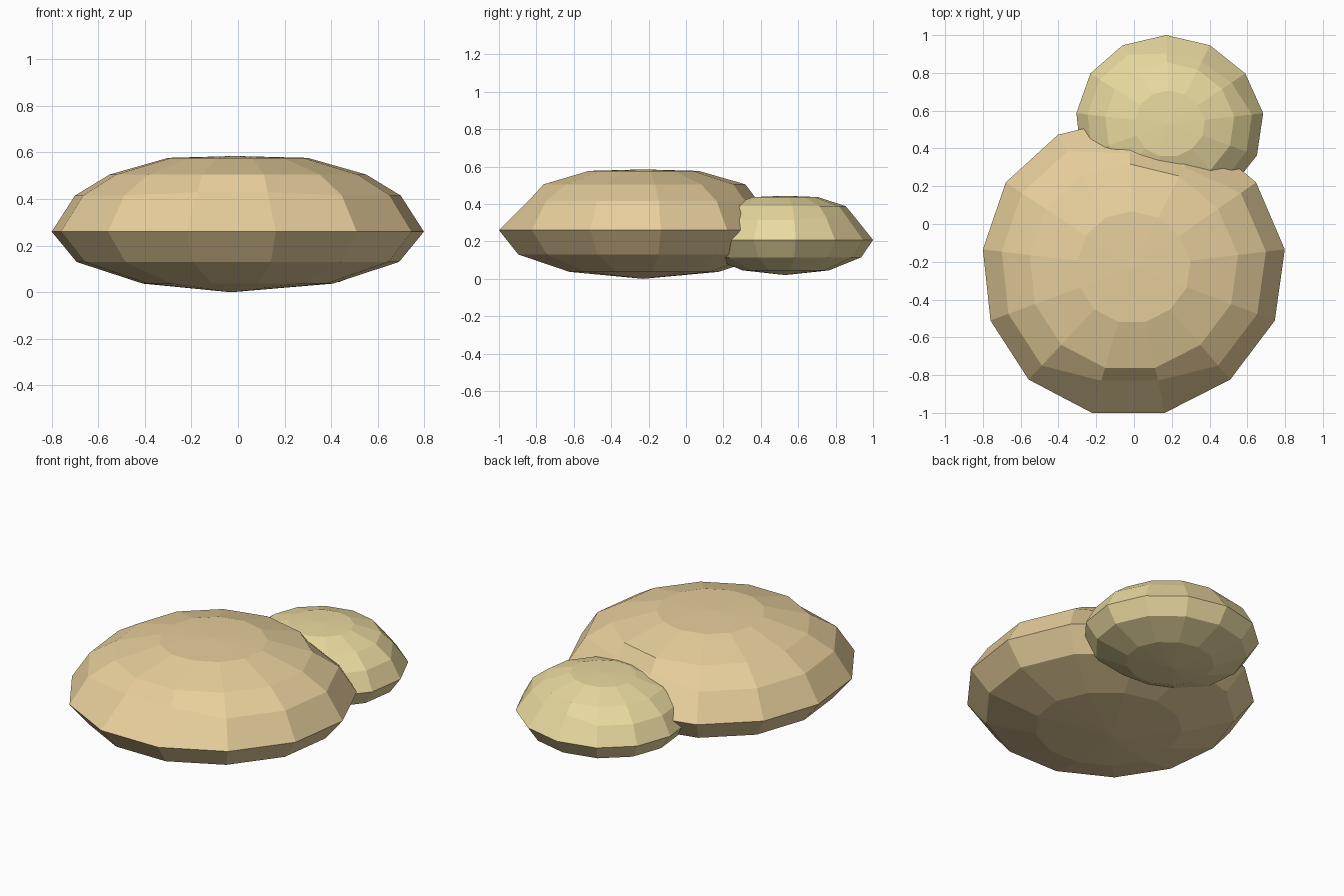
import bpy, bmesh
from math import sin, cos, tau

if "Cube" in bpy.data.objects:
    bpy.data.objects.remove(bpy.data.objects["Cube"])

SIDES = 13


def material(name, rgb):
    m = bpy.data.materials.new(name)
    m.diffuse_color = (*rgb, 1)
    m.use_nodes = True
    m.node_tree.nodes["Principled BSDF"].inputs["Base Color"].default_value = m.diffuse_color
    return m


def lump(name, centre, rx, ry, lean, rings, bottom, top, dents, mat):
    """Flattened 13-sided boulder; rings = (radius factor, z), low to high.
    dents maps spoke number to a radius factor on the shoulder ring."""
    bm = bmesh.new()
    cx, cy = centre
    loops = []
    for level, (r, z) in enumerate(rings):
        loop = []
        for i in range(SIDES):
            a = tau * i / SIDES          # spoke 0 points to the back
            f, h = r, z
            if level == 3 and i in dents:
                f, h = r * dents[i], z + 0.015
            x = cx + f * (rx * sin(a) - lean * (1 - sin(a) ** 4))
            loop.append(bm.verts.new((x, cy + f * ry * cos(a), h)))
        loops.append(loop)
    low = bm.verts.new((cx - lean, cy, bottom))
    high = bm.verts.new((cx - lean / 2, cy, top))
    for i in range(SIDES):
        j = (i + 1) % SIDES
        bm.faces.new((low, loops[0][i], loops[0][j]))
        bm.faces.new((high, loops[-1][j], loops[-1][i]))
        for a, b in zip(loops, loops[1:]):
            bm.faces.new((a[i], b[i], b[j], a[j]))
    bmesh.ops.recalc_face_normals(bm, faces=bm.faces)
    me = bpy.data.meshes.new(name)
    bm.to_mesh(me)
    bm.free()
    me.materials.append(mat)
    ob = bpy.data.objects.new(name, me)
    bpy.context.collection.objects.link(ob)
    return ob


# large front boulder
lump("large_boulder", (0, -0.23), 0.805, 0.793, 0.03,
     [(0.51, 0.037), (0.866, 0.13), (1.0, 0.26),
      (0.875, 0.415), (0.69, 0.505), (0.375, 0.577)],
     0.0, 0.585, {6: 0.89, 7: 0.89, 0: 0.87, 1: 0.87},
     material("warm_sand", (0.80, 0.62, 0.33)))

# small back boulder
lump("small_boulder", (0.19, 0.53), 0.498, 0.47, 0.02,
     [(0.5, 0.045), (0.866, 0.115), (1.0, 0.208),
      (0.88, 0.315), (0.69, 0.388), (0.375, 0.437)],
     0.02, 0.444, {0: 0.9, 1: 0.9, 2: 0.93},
     material("pale_sand", (0.82, 0.70, 0.35)))
